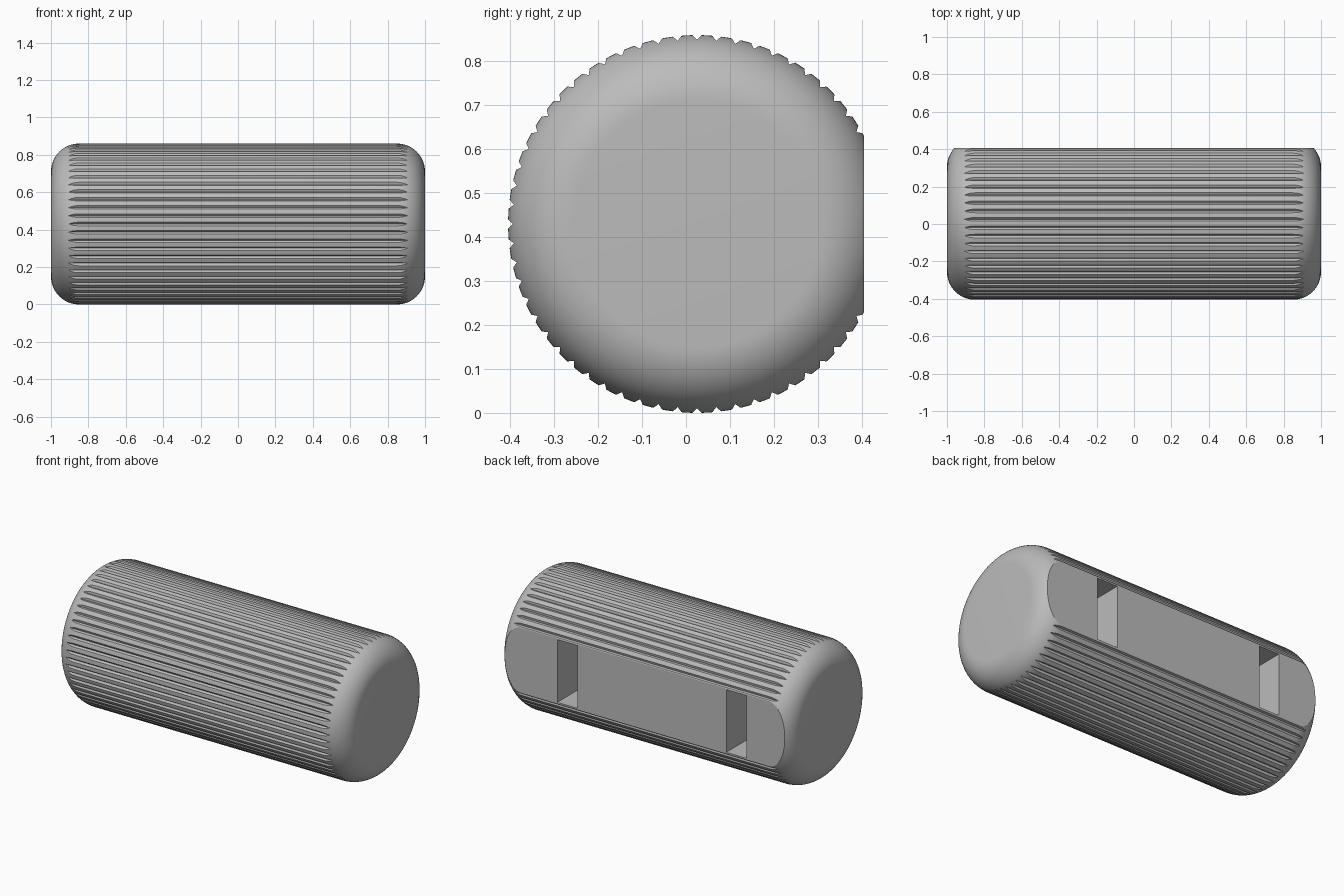
import bpy, bmesh, math
from mathutils import Matrix, Vector

if "Cube" in bpy.data.objects:
    bpy.data.objects.remove(bpy.data.objects["Cube"], do_unlink=True)

R, FILLET = 0.43, 0.15           # barrel radius and end rounding
AXIS = Vector((0, 0.025, R))     # the barrel runs along x through this point
FLAT_Y = 0.405                   # plane of the flat back
GROOVES = 60

grey = bpy.data.materials.new("mid_grey")
grey.use_nodes = True
grey.diffuse_color = (0.5, 0.5, 0.5, 1)
grey.node_tree.nodes["Principled BSDF"].inputs["Base Color"].default_value = (0.5, 0.5, 0.5, 1)


def make_object(name, bm):
    bmesh.ops.recalc_face_normals(bm, faces=bm.faces)
    mesh = bpy.data.meshes.new(name)
    bm.to_mesh(mesh)
    bm.free()
    mesh.materials.append(grey)
    obj = bpy.data.objects.new(name, mesh)
    bpy.context.collection.objects.link(obj)
    return obj


def add_box(bm, low, high):
    low, high = Vector(low), Vector(high)
    place = Matrix.Translation((low + high) / 2) @ Matrix.Diagonal((*(high - low), 1))
    bmesh.ops.create_cube(bm, size=1, matrix=place)


def cut(target, cutter):
    mod = target.modifiers.new(cutter.name, 'BOOLEAN')
    mod.operation, mod.solver, mod.object = 'DIFFERENCE', 'EXACT', cutter
    bpy.context.view_layer.objects.active = target
    bpy.ops.object.modifier_apply(modifier=mod.name)
    bpy.data.objects.remove(cutter, do_unlink=True)


# Barrel: rounded profile spun around the long axis
steps = 16
arc = [math.pi / 2 * i / steps for i in range(steps + 1)]
half = [(1 - FILLET + FILLET * math.cos(a), R - FILLET + FILLET * math.sin(a)) for a in arc]
profile = [(1, 0)] + half + [(-x, r) for x, r in reversed(half)] + [(-1, 0)]
bm = bmesh.new()
verts = [bm.verts.new(AXIS + Vector((x, 0, r))) for x, r in profile]
edges = [bm.edges.new(pair) for pair in zip(verts, verts[1:])]
bmesh.ops.spin(bm, geom=verts + edges, cent=AXIS, axis=(1, 0, 0),
               angle=2 * math.pi, steps=180, use_duplicate=False)
bmesh.ops.remove_doubles(bm, verts=bm.verts, dist=1e-5)
barrel = make_object("grooved_barrel", bm)

# Grip grooves: V-shaped prisms set around the barrel
bm = bmesh.new()
section = [(0, R - 0.011), (0.0155, R + 0.006), (-0.0155, R + 0.006)]
for k in range(GROOVES):
    turn = Matrix.Rotation(2 * math.pi * k / GROOVES, 3, 'X')
    ends = [[bm.verts.new(AXIS + turn @ Vector((x, y, z))) for y, z in section]
            for x in (-1.1, 1.1)]
    for end in ends:
        bm.faces.new(end)
    for i in range(3):
        j = (i + 1) % 3
        bm.faces.new((ends[0][i], ends[0][j], ends[1][j], ends[1][i]))
cut(barrel, make_object("groove_cutter", bm))

# Flat back
bm = bmesh.new()
add_box(bm, (-1.2, FLAT_Y, -0.2), (1.2, 0.7, 1.1))
cut(barrel, make_object("flat_cutter", bm))

# Two deep slots in the flat back
bm = bmesh.new()
for x in (-0.63, 0.53):
    add_box(bm, (x - 0.07, 0.05, R - 0.194), (x + 0.07, 0.5, R + 0.194))
cut(barrel, make_object("slot_cutter", bm))

# Smooth barrel with crisp cuts
for obj in bpy.context.selected_objects:
    obj.select_set(False)
barrel.select_set(True)
bpy.context.view_layer.objects.active = barrel
bpy.ops.object.shade_smooth_by_angle(angle=math.radians(20))
